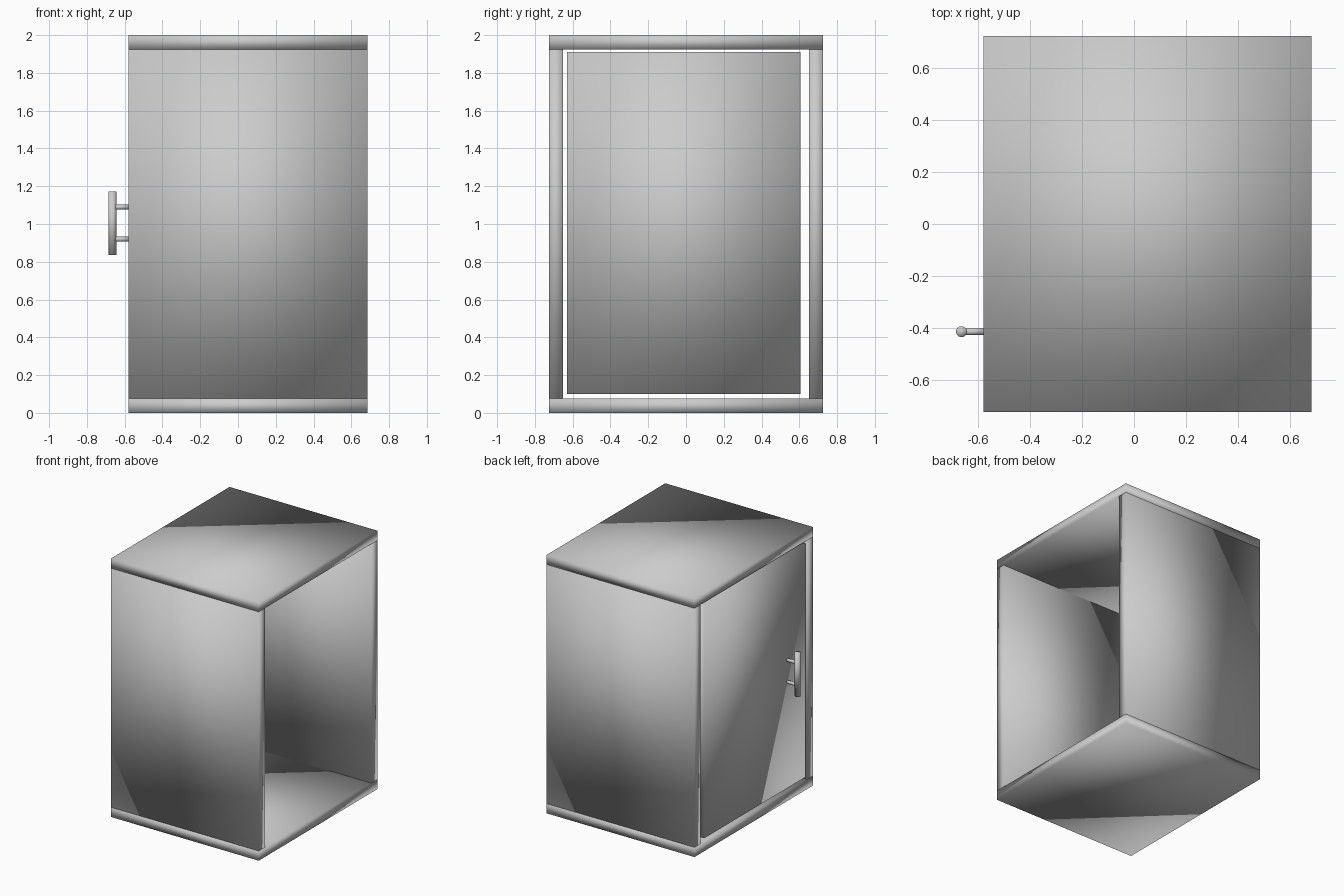
import bpy
import bmesh
from mathutils import Matrix, Vector

cube = bpy.data.objects.get("Cube")
if cube:
    bpy.data.objects.remove(cube, do_unlink=True)

# Single plain grey finish
grey = bpy.data.materials.new("plain_grey")
grey.use_nodes = True
colour = (0.6, 0.6, 0.6, 1)
grey.diffuse_color = colour
grey.node_tree.nodes["Principled BSDF"].inputs["Base Color"].default_value = colour


def finish(name, bm, smooth):
    mesh = bpy.data.meshes.new(name)
    bmesh.ops.recalc_face_normals(bm, faces=bm.faces)
    for face in bm.faces:
        face.smooth = smooth(face)
    bm.to_mesh(mesh)
    bm.free()
    mesh.materials.append(grey)
    obj = bpy.data.objects.new(name, mesh)
    bpy.context.collection.objects.link(obj)
    return obj


def panel(name, low, high):
    """Board between two corners, softly shaded across its edges."""
    low, high = Vector(low), Vector(high)
    bm = bmesh.new()
    place = Matrix.Translation((low + high) / 2) @ Matrix.Diagonal((high - low).to_4d())
    bmesh.ops.create_cube(bm, size=1, matrix=place)
    return finish(name, bm, lambda face: True)


def rod(name, start, end, radius):
    """Round bar between two points."""
    start, end = Vector(start), Vector(end)
    axis = end - start
    turn = axis.to_track_quat("Z", "Y").to_matrix().to_4x4()
    bm = bmesh.new()
    bmesh.ops.create_cone(bm, cap_ends=True, segments=32, radius1=radius, radius2=radius,
                          depth=axis.length, matrix=Matrix.Translation((start + end) / 2) @ turn)
    return finish(name, bm, lambda face: True)


X0, X1 = -0.58, 0.685      # door side and open side
Y = 0.725                  # half depth
T = 0.075                  # board thickness
H = 2.0

# Carcass: an open sleeve of four boards
panel("bottom_panel", (X0, -Y, 0), (X1, Y, T))
panel("top_panel", (X0, -Y, H - T), (X1, Y, H))
panel("front_panel", (X0, -Y, T), (X1, T - Y, H - T))
panel("back_panel", (X0, Y - T, T), (X1, Y, H - T))

# Inset door with a clearance gap all round
panel("door", (X0, -0.63, 0.1), (X0 + T, 0.605, 1.91))

# Pull handle
HX, HY = -0.665, -0.415
rod("handle_bar", (HX, HY, 0.835), (HX, HY, 1.172), 0.021)
for name, z in (("lower_handle_post", 0.92), ("upper_handle_post", 1.09)):
    rod(name, (X0 + 0.01, HY, z), (HX, HY, z), 0.013)
